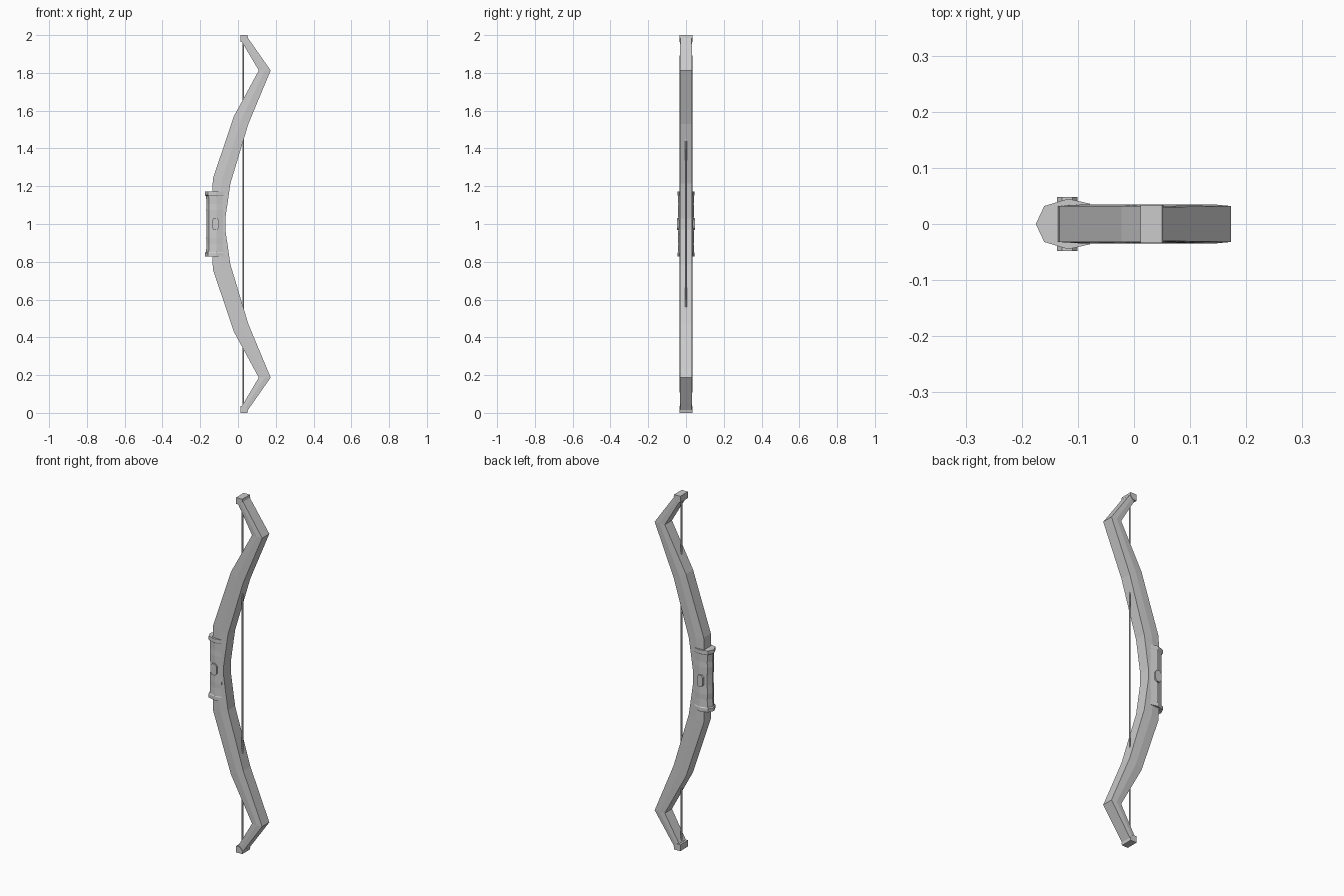
import bpy, bmesh

if "Cube" in bpy.data.objects:
    bpy.data.objects.remove(bpy.data.objects["Cube"])


def loft(name, rings):
    """Skin equal-length closed rings of points and cap both ends."""
    bm = bmesh.new()
    rows = [[bm.verts.new(p) for p in r] for r in rings]
    n = len(rows[0])
    for a, b in zip(rows, rows[1:]):
        for i in range(n):
            j = (i + 1) % n
            bm.faces.new((a[i], a[j], b[j], b[i]))
    bm.faces.new(rows[0])
    bm.faces.new(rows[-1])
    bmesh.ops.recalc_face_normals(bm, faces=bm.faces)
    me = bpy.data.meshes.new(name)
    bm.to_mesh(me)
    bm.free()
    ob = bpy.data.objects.new(name, me)
    bpy.context.collection.objects.link(ob)
    return ob


def limb_ring(ox, oz, ix, iz, edge=0.032, ridge=0.035):
    """Six-sided section: flat outer and inner faces, ridged sides."""
    mx, mz = (ox + ix) / 2, (oz + iz) / 2
    return [(ox, -edge, oz), (mx, -ridge, mz), (ix, -edge, iz),
            (ix, edge, iz), (mx, ridge, mz), (ox, edge, oz)]


def flip(ring):
    return [(x, y, 2 - z) for x, y, z in ring]


# Bow stave: upper sections, mirrored below the grip
upper = [limb_ring(*s) for s in (
    (-0.140, 1.03, -0.067, 1.03),
    (-0.133, 1.24, -0.040, 1.215),
    (-0.022, 1.57, 0.055, 1.53),
    (0.110, 1.813, 0.173, 1.813),
    (0.022, 1.962, 0.047, 1.993, 0.030, 0.031))]
loft("bow_stave", [flip(r) for r in reversed(upper)] + upper)

# Nock blocks at both tips
tip = [[(0.012, y, 1.964), (0.034, y, 1.964), (0.053, y, 1.985),
        (0.050, y, 2.0), (0.012, y, 2.0)] for y in (-0.034, 0.034)]
loft("upper_nock", tip)
loft("lower_nock", [flip(r) for r in tip])

# Bowstring
bpy.ops.mesh.primitive_cylinder_add(vertices=6, radius=0.004, depth=1.95,
                                    location=(0.028, 0, 1))
bpy.context.object.name = "bowstring"

# Grip: faceted wrap with flared ends and a slight waist
profile = [(-0.175, 0), (-0.160, -0.032), (-0.117, -0.045), (-0.078, -0.036),
           (-0.078, 0.036), (-0.117, 0.045), (-0.160, 0.032)]


def grip_ring(h, s):
    return [(-0.078 + (x + 0.078) * s, y * s, 1 + h) for x, y in profile]


half = [(0.03, 0.91), (0.075, 0.93), (0.105, 0.91), (0.148, 0.94),
        (0.153, 1.0), (0.173, 1.0)]
rings = [grip_ring(h, s) for h, s in half]
loft("grip", [flip(r) for r in reversed(rings)] + rings)

# Chamfered studs on both sides of the grip
for side, name in ((-1, "front_stud"), (1, "back_stud")):
    stud = [(-0.137, 0.98), (-0.128, 0.968), (-0.110, 0.968), (-0.101, 0.98),
            (-0.101, 1.02), (-0.110, 1.032), (-0.128, 1.032), (-0.137, 1.02)]
    loft(name, [[(x, side * y, z) for x, z in stud] for y in (0.03, 0.048)])
